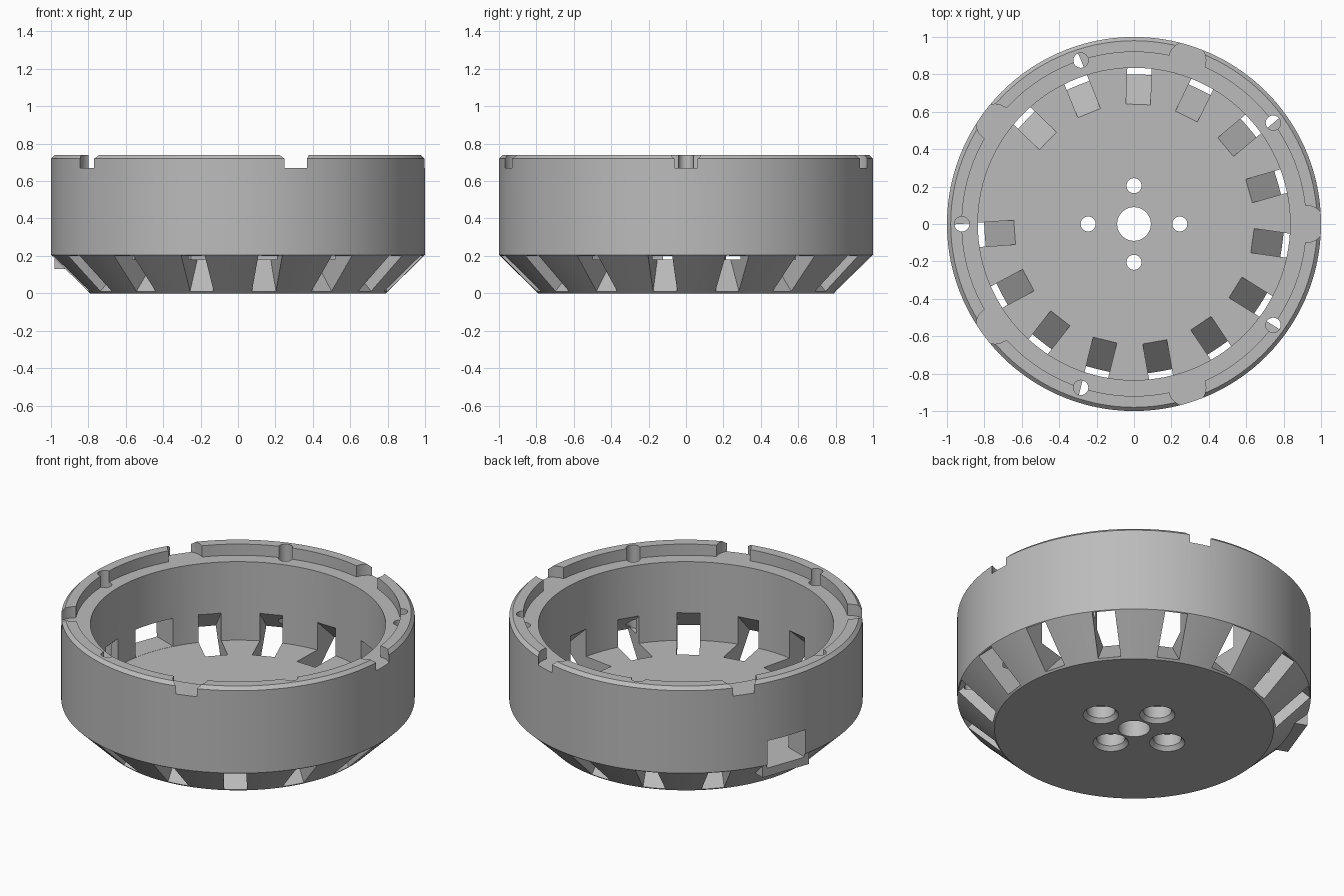
import bpy, bmesh, math
from mathutils import Matrix, Vector

cube = bpy.data.objects.get("Cube")
if cube:
    bpy.data.objects.remove(cube, do_unlink=True)

grey = bpy.data.materials.new("plain grey")
grey.use_nodes = True
COLOUR = (0.5, 0.5, 0.5, 1)
grey.diffuse_color = COLOUR
grey.node_tree.nodes["Principled BSDF"].inputs["Base Color"].default_value = COLOUR

FLOOR, LEDGE, TOP = 0.18, 0.67, 0.74
BOX_ANGLE = 160


def finish(bm, name):
    bmesh.ops.recalc_face_normals(bm, faces=bm.faces)
    mesh = bpy.data.meshes.new(name)
    bm.to_mesh(mesh)
    bm.free()
    mesh.materials.append(grey)
    obj = bpy.data.objects.new(name, mesh)
    bpy.context.collection.objects.link(obj)
    return obj


def lathe(bm, profile, steps, centre=(0, 0, 0)):
    """Revolve a closed (radius, height) profile around an upright axis."""
    c = Vector(centre)
    verts = [bm.verts.new(c + Vector((r, 0, z))) for r, z in profile]
    edges = [bm.edges.new((v, verts[i - 1])) for i, v in enumerate(verts)]
    bmesh.ops.spin(bm, geom=verts + edges, cent=c, axis=(0, 0, 1),
                   angle=math.tau, steps=steps, use_merge=True)
    bmesh.ops.remove_doubles(bm, verts=bm.verts, dist=1e-5)


def prism(bm, profile, half_width, degrees):
    """Extrude a (radius, height) outline sideways and turn it about z."""
    turn = Matrix.Rotation(math.radians(degrees), 4, "Z")
    sides = [[bm.verts.new(turn @ Vector((r, y, z))) for r, z in profile]
             for y in (-half_width, half_width)]
    for side in sides:
        bm.faces.new(side)
    for i in range(len(profile)):
        bm.faces.new((sides[0][i - 1], sides[0][i], sides[1][i], sides[1][i - 1]))


def cylinder(bm, radius, x, y, low, high, top_radius=None, segments=32):
    bmesh.ops.create_cone(
        bm, cap_ends=True, segments=segments, radius1=radius,
        radius2=radius if top_radius is None else top_radius, depth=high - low,
        matrix=Matrix.Translation((x, y, (low + high) / 2)))


def combine(target, bm, operation):
    tool = finish(bm, "helper")
    tool.hide_render = True
    mod = target.modifiers.new("combine", "BOOLEAN")
    mod.operation, mod.solver, mod.object = operation, "EXACT", tool
    bpy.context.view_layer.objects.active = target
    bpy.ops.object.modifier_apply(modifier=mod.name)
    bpy.data.objects.remove(tool, do_unlink=True)


def polar(radius, degrees):
    a = math.radians(degrees)
    return radius * math.cos(a), radius * math.sin(a)


def rect(r0, r1, z0, z1):
    return [(r0, z0), (r1, z0), (r1, z1), (r0, z1)]


# Bowl with tapered base, inner ledge, chamfered lip and centre hole
bm = bmesh.new()
lathe(bm, [(0.09, 0), (0.79, 0), (1, 0.205), (1, 0.72), (0.98, TOP), (0.92, TOP),
           (0.92, LEDGE), (0.835, LEDGE), (0.835, FLOOR), (0.09, FLOOR)], 120)
bowl = finish(bm, "vented_bowl")

# Flat-faced port block on the side, then its opening
bm = bmesh.new()
prism(bm, rect(0.85, 0.985, 0.13, 0.36), 0.16, BOX_ANGLE)
combine(bowl, bm, "UNION")
bm = bmesh.new()
prism(bm, rect(0.7, 1.1, FLOOR + 0.001, 0.355), 0.13, BOX_ANGLE)
combine(bowl, bm, "DIFFERENCE")

# Sloping vent slots around the base, skipping the port
bm = bmesh.new()
for i in range(1, 15):
    prism(bm, [(0.60, 0.222), (0.88, -0.075), (1.06, 0.139), (0.80, 0.383)],
          0.065, BOX_ANGLE + i * 24)
combine(bowl, bm, "DIFFERENCE")

# Rounded notches and deep pin holes in the lip
bm = bmesh.new()
for i in range(5):
    cylinder(bm, 0.1, *polar(0.92, i * 72), LEDGE, 0.9)
    cylinder(bm, 0.04, *polar(0.92, i * 72 + 36), 0.22, 0.9)
combine(bowl, bm, "DIFFERENCE")

# Floor screw holes, counterbored and chamfered from below
bores = [(0, 0.205), (0, -0.205), (0.245, 0), (-0.245, 0)]
bm = bmesh.new()
for x, y in bores:
    lathe(bm, [(0, -0.02), (0.1, -0.02), (0.1, 0), (0.08, 0.025), (0.08, 0.1),
               (0.04, 0.1), (0.04, 0.3), (0, 0.3)], 32, (x, y, 0))
combine(bowl, bm, "DIFFERENCE")

# Smooth the round walls and keep the edges crisp
bpy.ops.object.select_all(action="DESELECT")
bowl.select_set(True)
bpy.context.view_layer.objects.active = bowl
bpy.ops.object.shade_smooth_by_angle(angle=math.radians(20))
